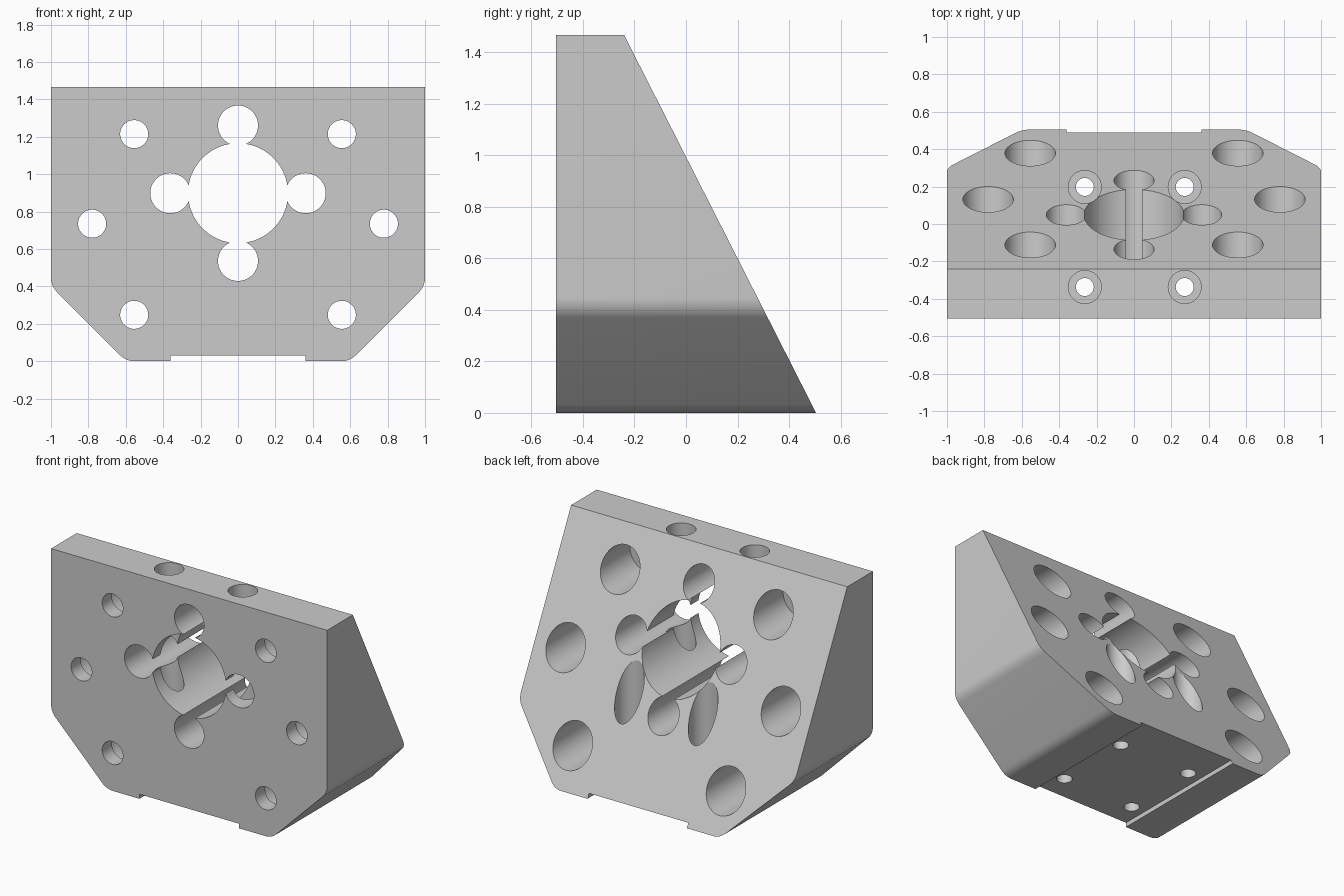
import bpy, bmesh, math
from mathutils import Matrix, Vector

if "Cube" in bpy.data.objects:
    bpy.data.objects.remove(bpy.data.objects["Cube"], do_unlink=True)

HEIGHT, FRONT, BACK, TOP_BACK = 1.467, -0.505, 0.505, -0.24

steel = bpy.data.materials.new("plain grey")
steel.use_nodes = True
grey = (0.6, 0.6, 0.6, 1)
steel.diffuse_color = grey
steel.node_tree.nodes["Principled BSDF"].inputs["Base Color"].default_value = grey


def make_object(name, bm):
    bmesh.ops.recalc_face_normals(bm, faces=bm.faces)
    mesh = bpy.data.meshes.new(name)
    bm.to_mesh(mesh)
    bm.free()
    mesh.materials.append(steel)
    obj = bpy.data.objects.new(name, mesh)
    bpy.context.collection.objects.link(obj)
    return obj


def fillet(a, corner, b, radius, steps=8):
    """Points of a round between the two edges meeting at a corner."""
    a, corner, b = Vector(a), Vector(corner), Vector(b)
    u, v = (a - corner).normalized(), (b - corner).normalized()
    half = u.angle(v) / 2
    centre = corner + (u + v).normalized() * radius / math.sin(half)
    start = (corner + u * radius / math.tan(half) - centre).normalized()
    end = (corner + v * radius / math.tan(half) - centre).normalized()
    return [centre + start.slerp(end, i / steps) * radius for i in range(steps + 1)]


# Block: front outline with rounded chamfers and a shallow foot channel
side, foot = (1, FRONT, 0.402), (0.598, FRONT, 0)
half = [Vector((1, FRONT, HEIGHT))]
half += fillet(half[0], side, foot, 0.11)
half += fillet(side, foot, (0, FRONT, 0), 0.11)
half += [Vector((0.36, FRONT, 0)), Vector((0.36, FRONT, 0.03))]
outline = half + [Vector((-p.x, p.y, p.z)) for p in reversed(half)]
bm = bmesh.new()
face = bm.faces.new([bm.verts.new(p) for p in outline])
solid = bmesh.ops.extrude_face_region(bm, geom=[face])
moved = [g for g in solid["geom"] if isinstance(g, bmesh.types.BMVert)]
# Lean the back face from the top ledge down to the rear foot
for v in moved:
    v.co.y = BACK + (TOP_BACK - BACK) * v.co.z / HEIGHT
block = make_object("angled_mounting_block", bm)


def drill(start, end, radius, sides=64):
    """Cut a round hole between two points."""
    start, end = Vector(start), Vector(end)
    axis = end - start
    bm = bmesh.new()
    turn = axis.to_track_quat('Z', 'Y').to_matrix().to_4x4()
    bmesh.ops.create_cone(bm, cap_ends=True, segments=sides, radius1=radius,
                          radius2=radius, depth=axis.length,
                          matrix=Matrix.Translation((start + end) / 2) @ turn)
    cutter = make_object("hole_cutter", bm)
    cutter.hide_render = True
    mod = block.modifiers.new("hole", 'BOOLEAN')
    mod.operation = 'DIFFERENCE'
    mod.solver = 'EXACT'
    mod.object = cutter
    bpy.context.view_layer.objects.active = block
    bpy.ops.object.modifier_apply(modifier=mod.name)
    bpy.data.objects.remove(cutter, do_unlink=True)


# Central bore and the four lobes breaking into it
drill((0, -1, 0.898), (0, 1, 0.898), 0.267, 96)
for x, z in ((0, 1.26), (0, 0.536), (0.362, 0.898), (-0.362, 0.898)):
    drill((x, -1, z), (x, 1, z), 0.107)

for s in (-1, 1):
    # Mounting holes, counterbored from the sloping back
    for x, z in ((0.555, 1.214), (0.78, 0.735), (0.555, 0.248)):
        drill((s * x, -1, z), (s * x, 1, z), 0.075)
        drill((s * x, FRONT + 0.1, z), (s * x, 1, z), 0.135)
    # Vertical bolt holes, counterbored from above
    x = 0.004 + s * 0.267
    for y in (-0.337, 0.198):
        drill((x, y, -1), (x, y, 2), 0.048, 48)
        drill((x, y, 0.15), (x, y, 2), 0.088)

bpy.ops.object.select_all(action='DESELECT')
block.select_set(True)
bpy.context.view_layer.objects.active = block
bpy.ops.object.shade_smooth_by_angle(angle=math.radians(20))
